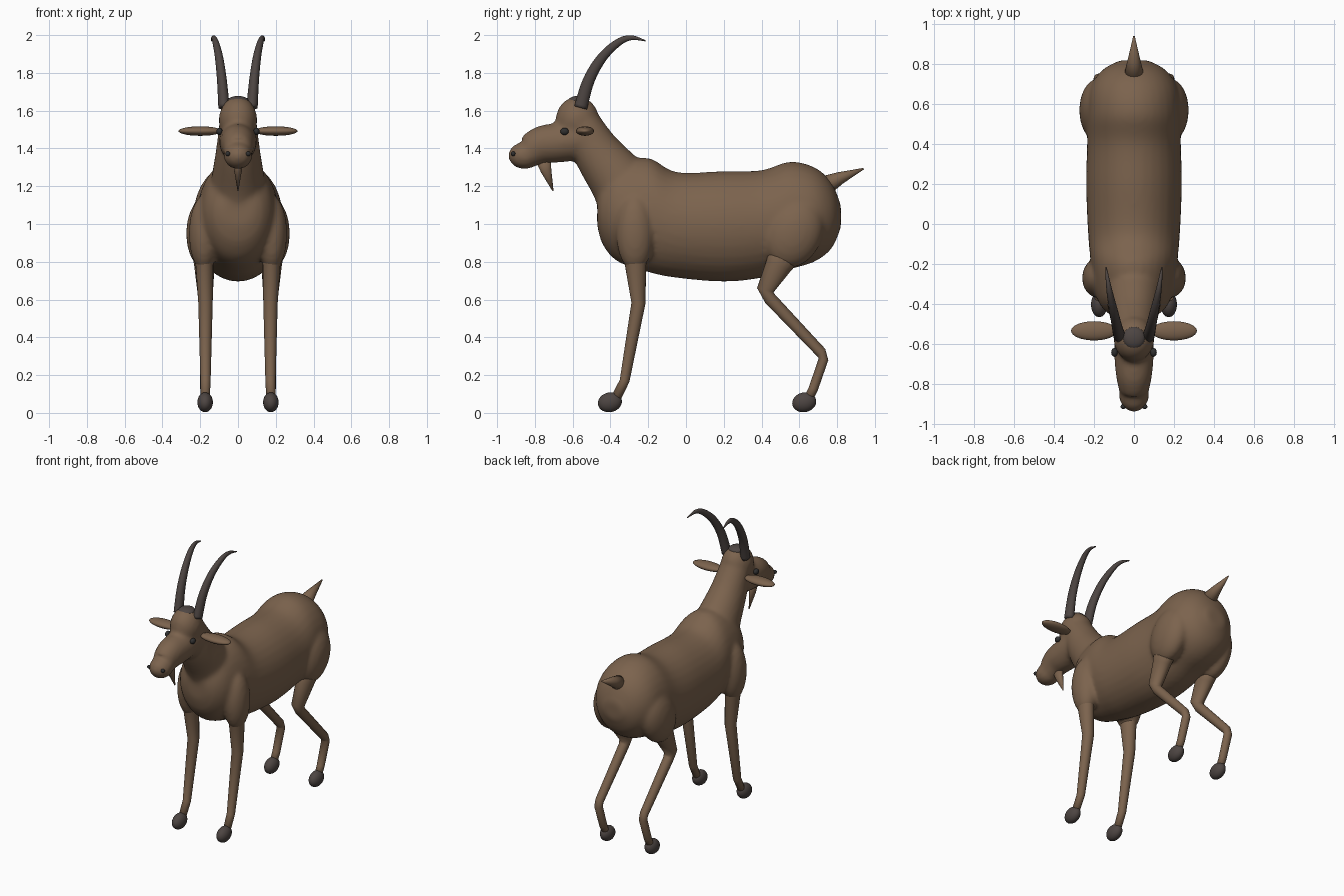
import bpy, bmesh, math
from mathutils import Vector, Matrix

cube = bpy.data.objects.get("Cube")
if cube:
    bpy.data.objects.remove(cube, do_unlink=True)


def material(name, rgb):
    m = bpy.data.materials.new(name)
    m.use_nodes = True
    m.diffuse_color = (*rgb, 1)
    m.node_tree.nodes["Principled BSDF"].inputs["Base Color"].default_value = (*rgb, 1)
    return m


brown = material("brown coat", (0.2, 0.125, 0.075))
grey = material("dark horn", (0.075, 0.06, 0.055))
black = material("eye black", (0.03, 0.03, 0.03))


def ellipsoid(bm, centre, radii, tilt=0):
    mat = (Matrix.Translation(centre) @ Matrix.Rotation(math.radians(tilt), 4, 'X')
           @ Matrix.Diagonal((*radii, 1)))
    bmesh.ops.create_uvsphere(bm, u_segments=32, v_segments=20, radius=1, matrix=mat)


def loft(bm, sections, sides=24):
    """Skin sections of (centre, across axis, up axis) and close both ends."""
    rings = []
    for c, a, b in sections:
        rings.append([bm.verts.new(Vector(c) + Vector(a) * math.cos(t) + Vector(b) * math.sin(t))
                      for t in (2 * math.pi * i / sides for i in range(sides))])
    faces = [bm.faces.new(rings[0][::-1]), bm.faces.new(rings[-1])]
    for r, s in zip(rings, rings[1:]):
        for i in range(sides):
            j = (i + 1) % sides
            faces.append(bm.faces.new((r[i], r[j], s[j], s[i])))
    bmesh.ops.recalc_face_normals(bm, faces=faces)


def tube(bm, points, sides=20):
    """Tube through (x, y, z, half width, half depth), bending in the side plane."""
    pts = [Vector(p[:3]) for p in points]
    sections = []
    for i, p in enumerate(points):
        d = pts[min(i + 1, len(pts) - 1)] - pts[max(i - 1, 0)]
        up = Vector((0, -d.z, d.y)).normalized()
        sections.append((pts[i], Vector((p[3], 0, 0)), up * p[4]))
    loft(bm, sections, sides)


def smooth_path(keys, steps=6):
    """Catmull-Rom interpolation of equal-length tuples."""
    out = []
    for i in range(len(keys) - 1):
        k = [keys[max(i - 1, 0)], keys[i], keys[i + 1], keys[min(i + 2, len(keys) - 1)]]
        for s in range(steps):
            t = s / steps
            out.append([0.5 * (2 * b + (c - a) * t + (2 * a - 5 * b + 4 * c - d) * t * t
                               + (3 * b - a - 3 * c + d) * t ** 3) for a, b, c, d in zip(*k)])
    return out + [list(keys[-1])]


def finish(name, bm, mat):
    me = bpy.data.meshes.new(name)
    bm.to_mesh(me)
    bm.free()
    me.materials.append(mat)
    me.polygons.foreach_set("use_smooth", [True] * len(me.polygons))
    ob = bpy.data.objects.new(name, me)
    bpy.context.collection.objects.link(ob)
    return ob


def part(name, mat, shape, *args):
    bm = bmesh.new()
    shape(bm, *args)
    return finish(name, bm, mat)


# Body: torso, neck, head and limb muscles fused into one skin
bm = bmesh.new()
torso = [(-0.47, 0.99, 1.15, 0.08), (-0.44, 0.89, 1.24, 0.14), (-0.36, 0.8, 1.32, 0.19),
         (-0.2, 0.745, 1.35, 0.215), (-0.05, 0.715, 1.275, 0.23), (0.2, 0.695, 1.28, 0.24),
         (0.4, 0.715, 1.285, 0.235), (0.55, 0.76, 1.33, 0.235), (0.68, 0.8, 1.3, 0.22),
         (0.77, 0.87, 1.22, 0.16), (0.82, 0.98, 1.1, 0.07)]
loft(bm, [((0, y, (lo + hi) / 2), (w, 0, 0), (0, 0, (hi - lo) / 2))
          for y, lo, hi, w in smooth_path(torso)], 32)
tube(bm, smooth_path([(0, -0.26, 1.08, 0.17, 0.2), (0, -0.35, 1.22, 0.145, 0.16),
                      (0, -0.47, 1.38, 0.118, 0.128), (0, -0.55, 1.53, 0.1, 0.1)]), 28)
ellipsoid(bm, (0, -0.575, 1.55), (0.102, 0.115, 0.125))
tube(bm, smooth_path([(0, -0.55, 1.45, 0.1, 0.11), (0, -0.68, 1.43, 0.098, 0.105),
                      (0, -0.76, 1.42, 0.09, 0.1), (0, -0.83, 1.385, 0.076, 0.088)]), 28)
ellipsoid(bm, (0, -0.855, 1.362), (0.076, 0.086, 0.072))
for s in (-1, 1):
    ellipsoid(bm, (s * 0.18, -0.27, 0.95), (0.08, 0.1, 0.2))
    ellipsoid(bm, (s * 0.18, 0.57, 0.95), (0.094, 0.15, 0.19), -25)
body = finish("body", bm, brown)
remesh = body.modifiers.new("fuse", 'REMESH')
remesh.mode = 'VOXEL'
remesh.voxel_size = 0.014
remesh.use_smooth_shade = True
blend = body.modifiers.new("blend", 'SMOOTH')
blend.factor = 0.5
blend.iterations = 8

# Tail, beard and dark crown
part("tail", brown, tube, [(0, 0.73, 1.2, 0.055, 0.055), (0, 0.82, 1.245, 0.032, 0.032),
                           (0, 0.94, 1.293, 0.004, 0.004)])
part("beard", brown, tube, [(0, -0.76, 1.36, 0.026, 0.045), (0, -0.74, 1.28, 0.02, 0.028),
                            (0, -0.704, 1.175, 0.002, 0.003)])
part("crown_patch", grey, ellipsoid, (0, -0.57, 1.652), (0.055, 0.055, 0.026))

for s, side in ((1, "left"), (-1, "right")):
    # Legs and hooves
    part(side + "_front_leg", brown, tube,
         [(s * 0.18, -0.27, 0.98, 0.065, 0.09), (s * 0.178, -0.268, 0.8, 0.048, 0.058),
          (s * 0.172, -0.252, 0.58, 0.038, 0.037), (s * 0.172, -0.325, 0.17, 0.027, 0.026),
          (s * 0.174, -0.375, 0.07, 0.024, 0.026)])
    part(side + "_front_hoof", grey, ellipsoid, (s * 0.174, -0.403, 0.056), (0.041, 0.064, 0.052), 12)
    part(side + "_hind_thigh", brown, tube,
         [(s * 0.18, 0.56, 0.93, 0.075, 0.12), (s * 0.178, 0.49, 0.78, 0.054, 0.07),
          (s * 0.174, 0.42, 0.65, 0.042, 0.045), (s * 0.174, 0.445, 0.605, 0.034, 0.034),
          (s * 0.174, 0.715, 0.32, 0.028, 0.029), (s * 0.174, 0.728, 0.285, 0.028, 0.026),
          (s * 0.174, 0.675, 0.13, 0.026, 0.025), (s * 0.174, 0.645, 0.07, 0.024, 0.025)])
    part(side + "_hind_hoof", grey, ellipsoid, (s * 0.174, 0.626, 0.056), (0.041, 0.064, 0.052), 12)
    # Horns, ears and face
    part(side + "_horn", grey, tube, smooth_path(
        [(s * 0.074, -0.558, 1.615, 0.03, 0.035), (s * 0.085, -0.515, 1.76, 0.026, 0.031),
         (s * 0.1, -0.445, 1.88, 0.022, 0.026), (s * 0.118, -0.36, 1.96, 0.017, 0.02),
         (s * 0.13, -0.29, 1.986, 0.011, 0.013), (s * 0.14, -0.215, 1.97, 0.003, 0.003)]))
    part(side + "_ear", brown, ellipsoid, (s * 0.2, -0.535, 1.492), (0.115, 0.048, 0.025))
    part(side + "_eye", black, ellipsoid, (s * 0.098, -0.643, 1.49), (0.016, 0.022, 0.019))
    part(side + "_nostril", black, ellipsoid, (s * 0.054, -0.915, 1.372), (0.013, 0.012, 0.013))
